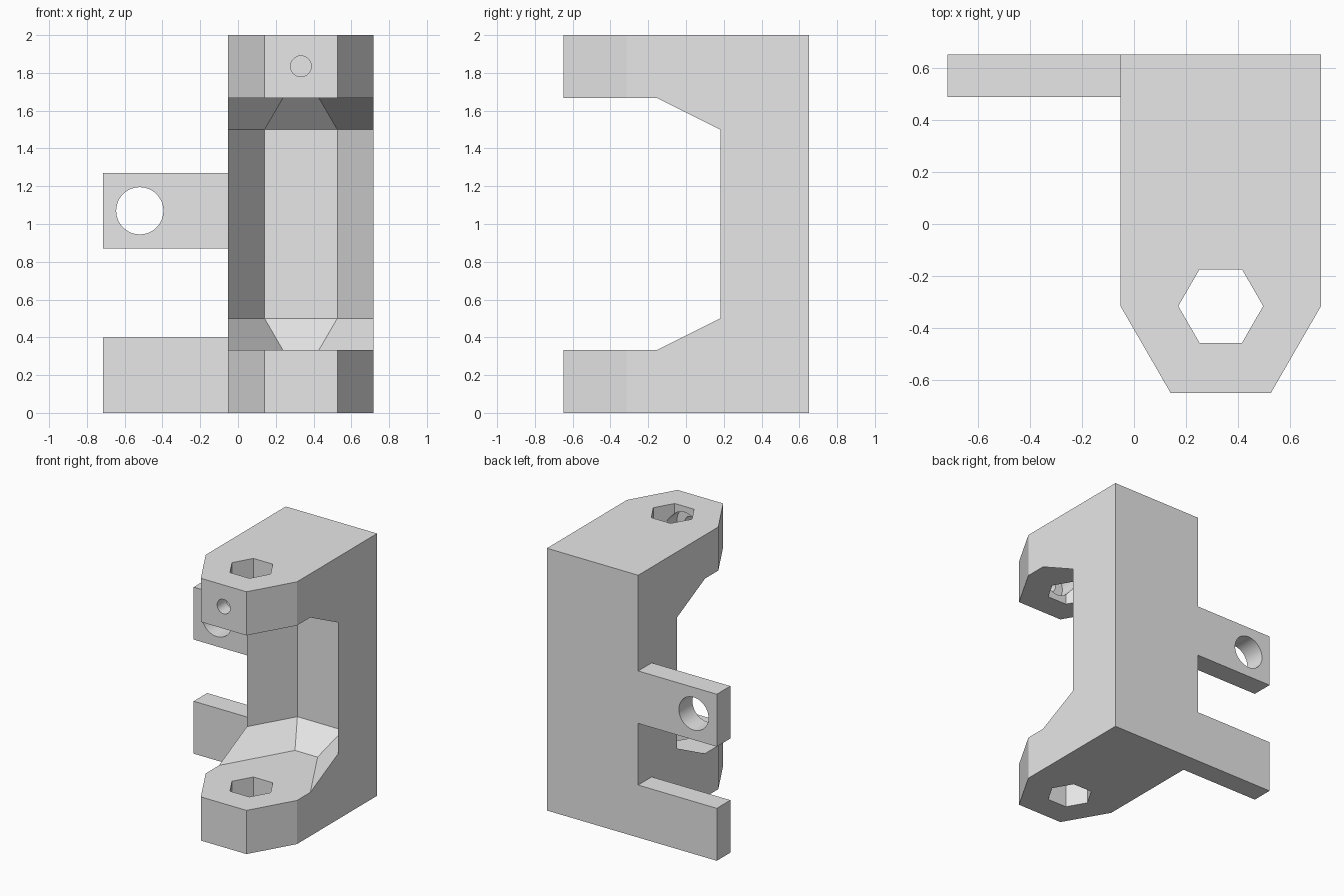
import bpy, bmesh, math
from mathutils import Matrix

cube = bpy.data.objects.get("Cube")
if cube:
    bpy.data.objects.remove(cube)

grey = bpy.data.materials.new("plain grey")
grey.use_nodes = True
colour = (0.8, 0.8, 0.8, 1)
grey.diffuse_color = colour
grey.node_tree.nodes["Principled BSDF"].inputs["Base Color"].default_value = colour

CX, CY = 0.333, -0.315       # axis of the hexagonal arm ends
R = 0.385                    # circumradius of the arm ends
SLOPE = math.sqrt(3)


def make_object(name, bm):
    bmesh.ops.recalc_face_normals(bm, faces=bm.faces)
    mesh = bpy.data.meshes.new(name)
    bm.to_mesh(mesh)
    bm.free()
    mesh.materials.append(grey)
    obj = bpy.data.objects.new(name, mesh)
    bpy.context.collection.objects.link(obj)
    return obj


def loft(name, sections):
    """Skin a stack of (z, outline) sections that share a point count."""
    bm = bmesh.new()
    rings = [[bm.verts.new((x, y, z)) for x, y in pts] for z, pts in sections]
    for low, high in zip(rings, rings[1:]):
        for i in range(len(low)):
            j = (i + 1) % len(low)
            bm.faces.new((low[i], low[j], high[j], high[i]))
    bm.faces.new(rings[0][::-1])
    bm.faces.new(rings[-1])
    return make_object(name, bm)


def box(name, x, y, z):
    outline = [(x[0], y[0]), (x[1], y[0]), (x[1], y[1]), (x[0], y[1])]
    return loft(name, [(z[0], outline), (z[1], outline)])


def bore(name, x, z, radius, y):
    """Round cutter running along y."""
    bm = bmesh.new()
    move = Matrix.Translation((x, (y[0] + y[1]) / 2, z))
    bmesh.ops.create_cone(bm, cap_ends=True, segments=48, radius1=radius,
                          radius2=radius, depth=y[1] - y[0],
                          matrix=move @ Matrix.Rotation(math.pi / 2, 4, "X"))
    return make_object(name, bm)


def cut(target, cutter):
    cutter.hide_render = True
    mod = target.modifiers.new("cut", "BOOLEAN")
    mod.operation, mod.solver, mod.object = "DIFFERENCE", "EXACT", cutter
    bpy.context.view_layer.objects.active = target
    bpy.ops.object.modifier_apply(modifier=mod.name)
    bpy.data.objects.remove(cutter)


def hexagon(radius):
    return [(CX + radius * math.cos(i * math.pi / 3),
             CY + radius * math.sin(i * math.pi / 3)) for i in range(6)]


def channel(inset):
    """Half-hexagon channel outline, open to the front."""
    back = 0.515 - inset
    half = R / 2 - inset / SLOPE
    front = back - (1 - half) * SLOPE
    return [(CX - half, back), (CX - 1, front), (CX + 1, front), (CX + half, back)]


# Body: straight back with a half-hexagon front
BACK = 0.65
hexa = hexagon(R)
outline = [(CX + R, BACK), (CX - R, BACK)] + hexa[3:] + [hexa[0]]
body = loft("clamp_body", [(0, outline), (2, outline)])

# Channel between the arms, with 45 degree ramps at both ends
RAMP = 0.168
cut(body, loft("channel_cutter", [(0.333, channel(RAMP)), (0.5, channel(0)),
                                  (1.5, channel(0)), (1.667, channel(RAMP))]))

# Hexagonal rod hole through both arms
rod = hexagon(0.163)
cut(body, loft("rod_cutter", [(-0.1, rod), (2.1, rod)]))

# Set-screw hole in the upper arm with a wider recess on the inside
cut(body, bore("screw_cutter", CX, 1.835, 0.055, (-0.8, CY)))
cut(body, bore("recess_cutter", CX, 1.835, 0.12, (-0.54, CY)))

# Side tabs
side_x, side_y = (-0.715, CX - R), (0.487, BACK)
lower_tab = box("lower_tab", side_x, side_y, (0, 0.4))
upper_tab = box("upper_tab", side_x, side_y, (0.87, 1.27))
cut(upper_tab, bore("tab_hole_cutter", -0.52, 1.07, 0.125, (0.3, 0.8)))

# Smooth bores, crisp edges
for obj in (body, upper_tab):
    bpy.ops.object.select_all(action="DESELECT")
    obj.select_set(True)
    bpy.context.view_layer.objects.active = obj
    bpy.ops.object.shade_smooth_by_angle(angle=math.radians(25))
